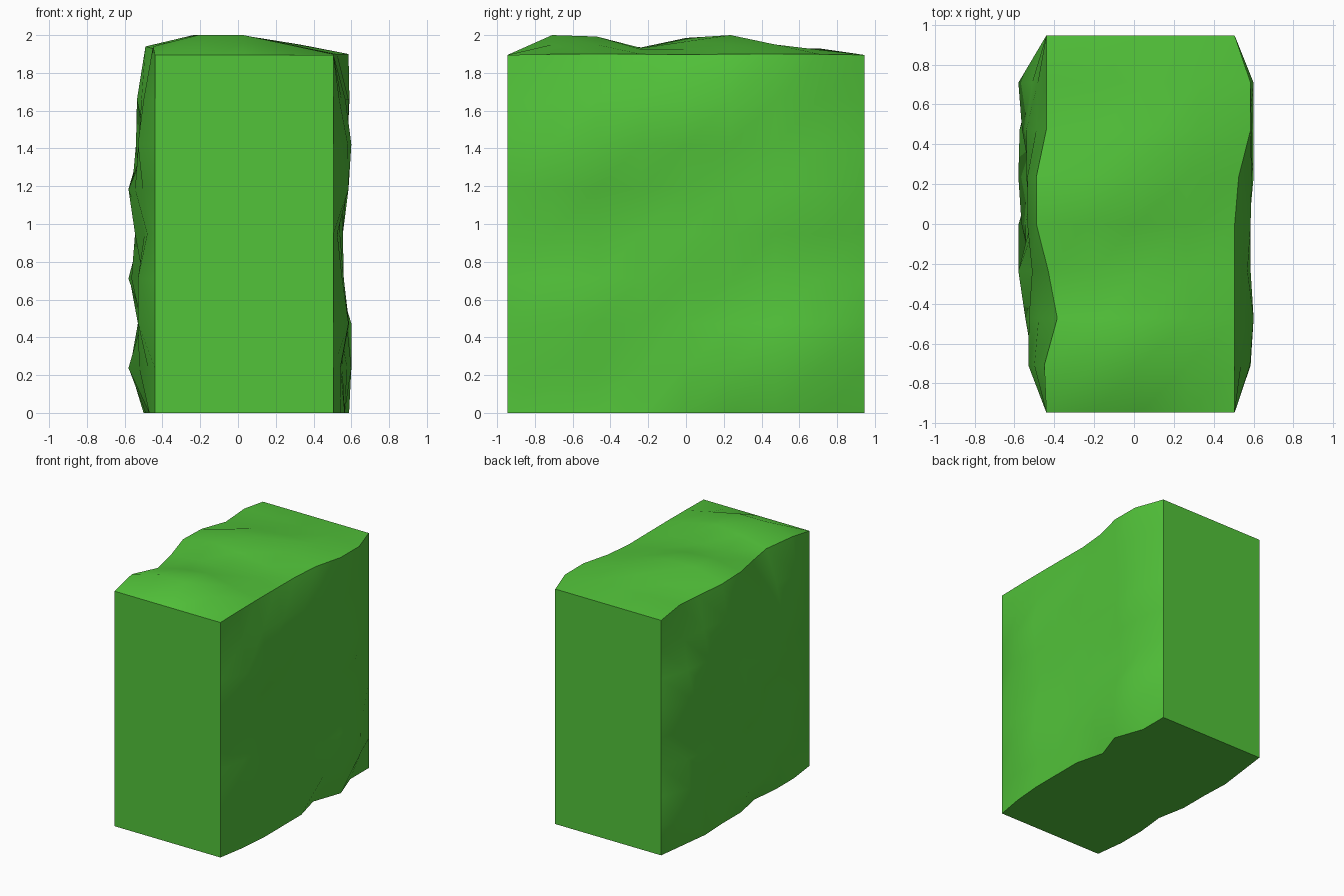
import bpy, bmesh, math

cube = bpy.data.objects.get("Cube")
if cube:
    bpy.data.objects.remove(cube, do_unlink=True)

NX, N, STEP = 4, 8, 0.2363   # cells across the width, and along depth and height
LEFT_X, RIGHT_X, TOP = -0.44, 0.505, 1.895

# Bulge limits of each weathered side: by depth, by height, and along its rims
POS_SIDE = dict(depth=[0, .08, .095, .08, .08, .095, .095, .095, 0],
                height=[0, .095, .095, .055, .05, .08, .095, .085, 0],
                bottom=[0, .04, .06, .06, .06, 0, .083, 0, 0],
                top=[0, 0, 0, 0, 0, .02, .08, .08, 0],
                tilt=-0.4, middle=1.38, period=0.74)
NEG_SIDE = dict(depth=[0, .09, .105, .14, .15, .14, .14, .16, 0],
                height=[0, .14, .09, .16, .105, .14, .10, .095, 0],
                bottom=[0, .03, .03, .005, .05, .05, .06, .03, 0],
                top=[0, .01, -.055, -.01, .05, .05, 0, 0, 0],
                tilt=0.72, middle=0.7, period=0.8)
TOP_DEPTH = [0, .105, .105, .09, .09, .105, .065, .065, 0]
TOP_WIDTH = [.045, .105, .105, .055, .005]


def ridge(c, period):
    """Diagonal ridges, flattened at the crest."""
    return min(1, 0.8 + 0.4 * math.sin(math.tau * c / period))


def bulge(side, j, k):
    if k == 0:
        return side["bottom"][j]
    if k == N:
        return side["top"][j]
    c = k * STEP + side["tilt"] * (j - N / 2) * STEP - side["middle"]
    return min(side["depth"][j], side["height"][k]) * ridge(c, side["period"])


def position(i, j, k):
    left = LEFT_X - bulge(NEG_SIDE, j, k)
    right = RIGHT_X + bulge(POS_SIDE, j, k)
    x = left + (right - left) * i / NX
    y = (j - N / 2) * STEP
    z = TOP * k / N
    if k == N:
        z += min(TOP_DEPTH[j], TOP_WIDTH[i]) * ridge(y - x * 0.4, 0.9)
    return x, y, z


# Rough stone-like block: a lattice shell with flat front, back and base
bm = bmesh.new()
verts = {}


def vert(key):
    if key not in verts:
        verts[key] = bm.verts.new(position(*key))
    return verts[key]


def sheet(na, nb, place):
    for a in range(na):
        for b in range(nb):
            corners = [(a, b), (a + 1, b), (a + 1, b + 1), (a, b + 1)]
            bm.faces.new([vert(place(*c)) for c in corners])


for end in (0, 1):
    sheet(N, N, lambda a, b: (end * NX, a, b))
    sheet(NX, N, lambda a, b: (a, end * N, b))
    sheet(NX, N, lambda a, b: (a, b, end * N))
bmesh.ops.recalc_face_normals(bm, faces=bm.faces)

mesh = bpy.data.meshes.new("rough_block")
bm.to_mesh(mesh)
bm.free()
block = bpy.data.objects.new("rough_block", mesh)
bpy.context.collection.objects.link(block)

# Grass green all over
green = bpy.data.materials.new("grass_green")
green.use_nodes = True
color = (0.085, 0.55, 0.042, 1)
green.diffuse_color = color
green.node_tree.nodes["Principled BSDF"].inputs["Base Color"].default_value = color
mesh.materials.append(green)

bpy.ops.object.select_all(action="DESELECT")
block.select_set(True)
bpy.context.view_layer.objects.active = block
bpy.ops.object.shade_smooth_by_angle(angle=math.radians(42))
